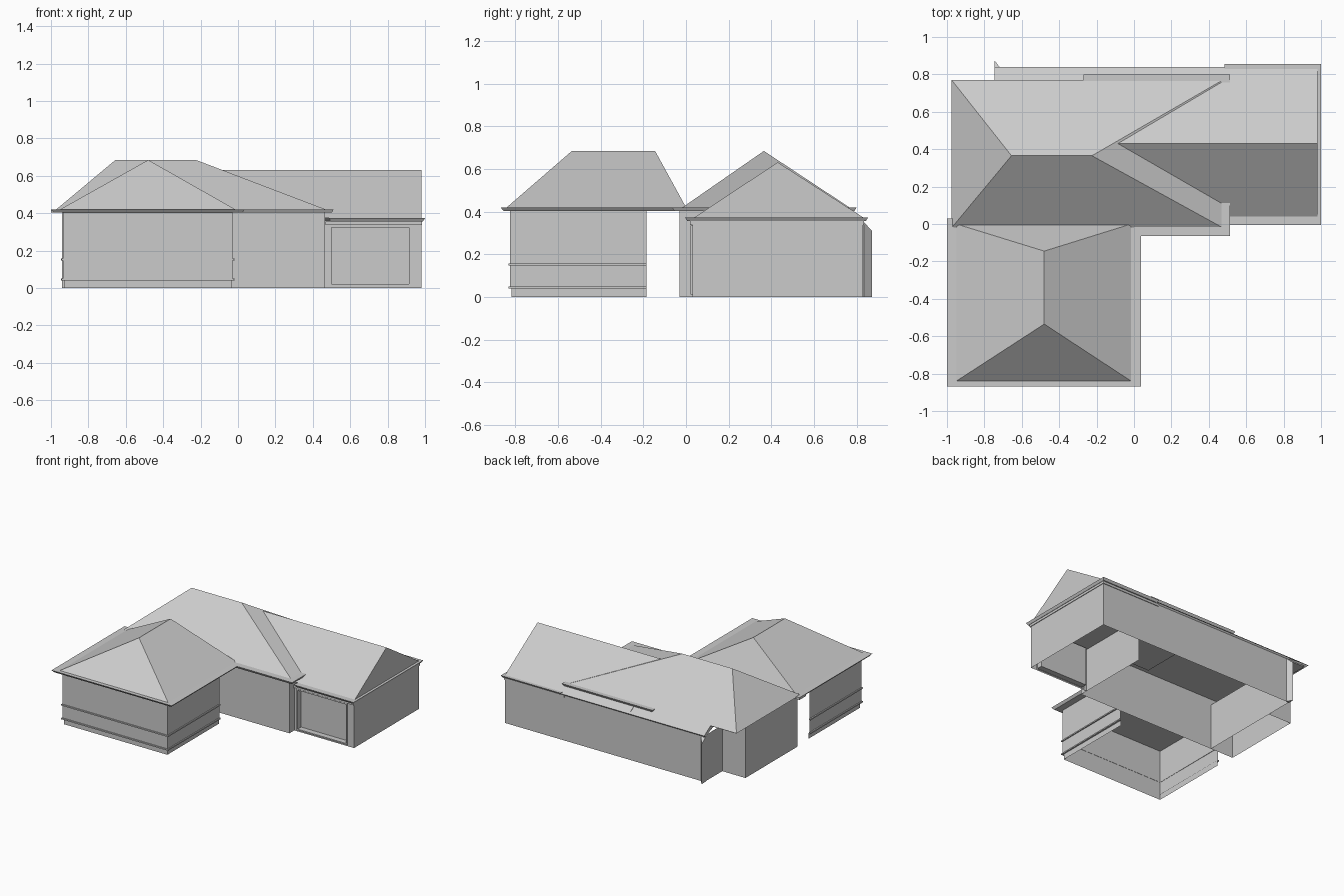
import bpy, bmesh

if "Cube" in bpy.data.objects:
    bpy.data.objects.remove(bpy.data.objects["Cube"])


def mesh(name, verts, faces):
    me = bpy.data.meshes.new(name)
    me.from_pydata(verts, [], faces)
    bm = bmesh.new()
    bm.from_mesh(me)
    bmesh.ops.recalc_face_normals(bm, faces=bm.faces)
    bm.to_mesh(me)
    bm.free()
    ob = bpy.data.objects.new(name, me)
    bpy.context.collection.objects.link(ob)
    return ob


def loft(name, rings, start=True, end=True):
    """Bridge a list of equal-length vertex rings, optionally capping the ends."""
    n = len(rings[0])
    verts = [v for r in rings for v in r]
    faces = [(a * n + i, a * n + (i + 1) % n, a * n + n + (i + 1) % n, a * n + n + i)
             for a in range(len(rings) - 1) for i in range(n)]
    if start:
        faces.append(tuple(range(n)))
    if end:
        faces.append(tuple(range(len(verts) - n, len(verts))))
    return mesh(name, verts, faces)


def rect(x0, x1, y0, y1, z, d=0):
    return [(x0 + d, y0 + d, z), (x1 - d, y0 + d, z), (x1 - d, y1 - d, z), (x0 + d, y1 - d, z)]


def slab(name, x0, x1, y0, y1, z0, z1, taper=0.0):
    """Flat block whose underside is drawn in by the taper."""
    return loft(name, [rect(x0, x1, y0, y1, z0, taper), rect(x0, x1, y0, y1, z1)])


def wall(name, path, z0, z1, thick=0):
    """Thin wall standing on a plan path."""
    n = len(path)
    verts = [(x, y, z) for z in (z0, z1) for x, y in path]
    ob = mesh(name, verts, [(i, i + 1, n + i + 1, n + i) for i in range(n - 1)])
    if thick:
        m = ob.modifiers.new("thickness", 'SOLIDIFY')
        m.thickness = thick
        m.offset = 0
    return ob


def hip_roof(name, x0, x1, y0, y1, z, r0, r1):
    """Hip roof over a rectangle; r0 and r1 are the ridge ends."""
    verts = rect(x0, x1, y0, y1, z) + [r0, r1]
    if r0[1] == r1[1]:      # ridge along x
        faces = [(0, 1, 5, 4), (1, 2, 5), (2, 3, 4, 5), (3, 0, 4)]
    else:                   # ridge along y
        faces = [(0, 1, 4), (1, 2, 5, 4), (2, 3, 5), (3, 0, 4, 5)]
    return mesh(name, verts, faces)


# Front wing: plinth, walls and two string courses, open at the rear
def wing_path(d):
    return [(-0.935 - d, -0.185), (-0.935 - d, -0.825 - d), (-0.03 + d, -0.825 - d), (-0.03 + d, -0.185)]


wall("wing_plinth", wing_path(-0.006), 0, 0.045)
wall("wing_walls", wing_path(0), 0.045, 0.41)
for i, z in enumerate((0.045, 0.152)):
    wall(f"wing_band_{i + 1}", wing_path(0.003), z - 0.005, z + 0.005, 0.014)
slab("wing_eaves", -1.0, 0.037, -0.87, -0.02, 0.403, 0.421, 0.015)
slab("wing_left_gutter", -1.0, -0.965, -0.05, 0.03, 0.403, 0.421)
hip_roof("wing_roof", -0.95, -0.015, -0.84, 0.0, 0.421,
         (-0.48, -0.535, 0.685), (-0.48, -0.145, 0.685))

# Main house: walls, ceiling, roof and gutters
wall("main_walls", [(0.465, 0.61), (0.465, -0.03), (-0.94, -0.03), (-0.94, 0.61), (-0.74, 0.61)], 0, 0.41)
wall("back_wall", [(-0.74, -0.03), (-0.74, 0.83), (0.98, 0.83)], 0, 0.36)
slab("main_ceiling", -0.95, 0.47, -0.03, 0.75, 0.405, 0.415)
hip_roof("main_roof", -0.975, 0.475, -0.02, 0.77, 0.418,
         (-0.655, 0.365, 0.685), (-0.225, 0.365, 0.685))
slab("main_front_gutter", 0.0, 0.512, -0.065, 0.0, 0.403, 0.421, 0.01)
slab("main_right_gutter", 0.455, 0.512, -0.065, 0.80, 0.403, 0.421, 0.01)
slab("main_back_gutter", -0.27, 0.512, 0.74, 0.80, 0.403, 0.421, 0.01)

# Low roof strip along the back, with its end cheek and corner fin
loft("back_lean_roof", [[(x, 0.68, 0.467), (x, 0.84, 0.363), (x, 0.83, 0.352), (x, 0.68, 0.41)]
                        for x in (-0.745, 0.98)])
loft("back_corner_fin", [[(-0.745, 0.82, z0), (-0.745, 0.873, z1), (-0.715, 0.835, z0)]
                         for z0, z1 in ((0, 0), (0.35, 0.31))])

# Garage: side wall, front wall with recessed door, eaves and gable roof
wall("garage_side", [(0.98, 0.03), (0.98, 0.83)], 0, 0.36)


def door_ring(x0, x1, z0, z1, y):
    return [(x0, y, z0), (x1, y, z0), (x1, y, z1), (x0, y, z1)]


loft("garage_front_and_door", [
    door_ring(0.465, 0.98, 0.0, 0.36, 0.03),
    door_ring(0.49, 0.925, 0.012, 0.335, 0.03),
    door_ring(0.49, 0.925, 0.012, 0.335, 0.022),
    door_ring(0.50, 0.915, 0.022, 0.325, 0.022),
    door_ring(0.50, 0.915, 0.022, 0.325, 0.065)], start=False)
slab("garage_frieze", 0.468, 0.985, 0.018, 0.835, 0.338, 0.356)
slab("garage_eaves", 0.485, 1.0, -0.005, 0.855, 0.356, 0.374, 0.012)
loft("garage_roof", [[(x, 0.04, 0.374), (x, 0.83, 0.374), (x, 0.43, 0.632)]
                     for x in (-0.10, 0.98)])
